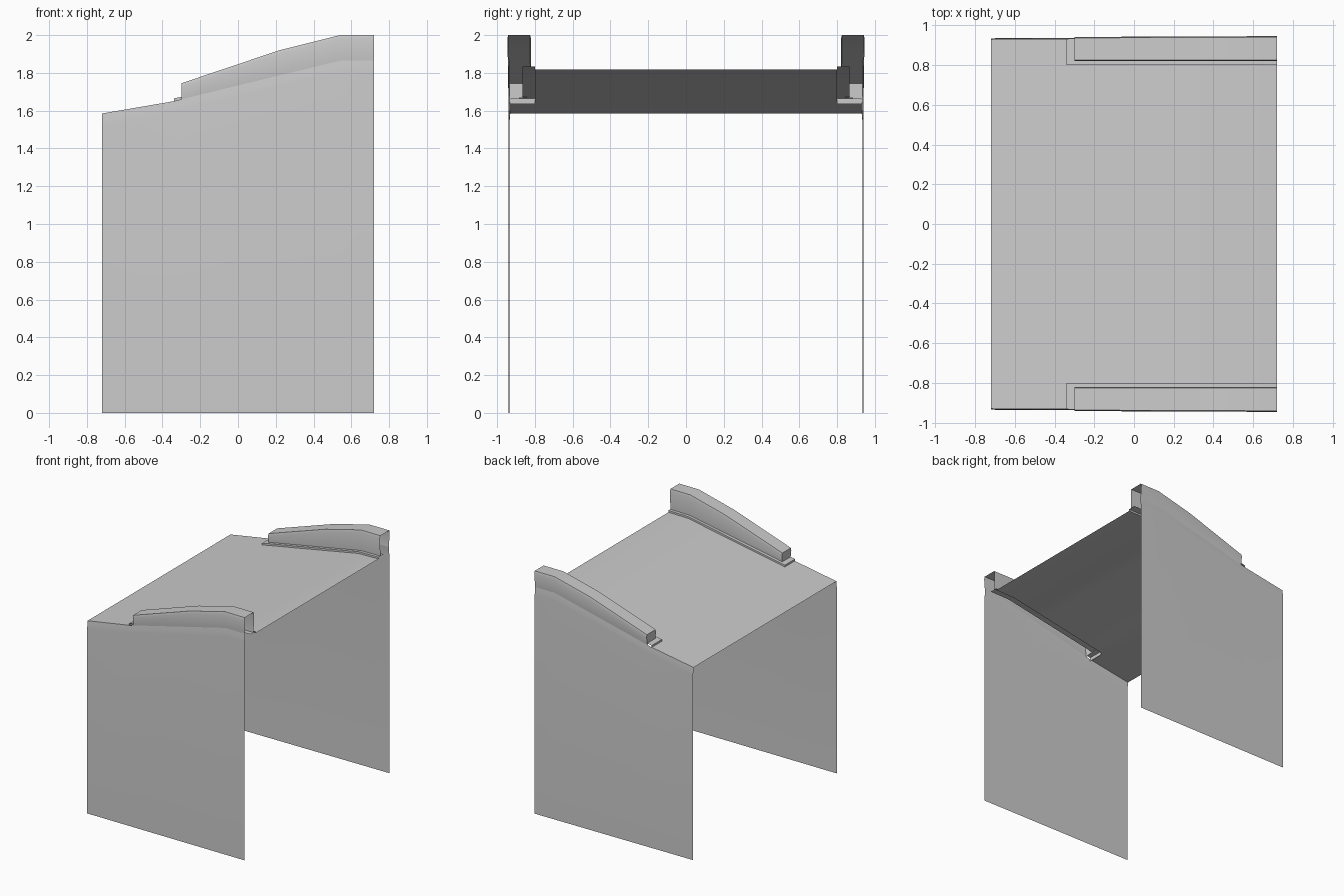
import bpy
import bmesh

cube = bpy.data.objects.get("Cube")
if cube:
    bpy.data.objects.remove(cube, do_unlink=True)

grey = bpy.data.materials.new("sheet grey")
grey.use_nodes = True
grey.diffuse_color = (0.6, 0.6, 0.6, 1)
grey.node_tree.nodes["Principled BSDF"].inputs["Base Color"].default_value = (0.6, 0.6, 0.6, 1)

FRONT, LIP, RAIL, MID, CREST, BACK = -0.72, -0.34, -0.30, 0.22, 0.54, 0.72
STATIONS = (FRONT, LIP, RAIL, MID, CREST, BACK)
RAIL_STATIONS = STATIONS[2:]

# Heights along x
wall_top = dict(zip(STATIONS, (1.52, 1.592, 1.60, 1.725, 1.80, 1.80)))
bend_top = dict(zip(STATIONS, (1.585, 1.65, 1.66, 1.787, 1.865, 1.865)))
roof = dict(zip(STATIONS, (1.585, 1.65, 1.658, 1.755, 1.815, 1.818)))
rail_top = dict(zip(RAIL_STATIONS, (1.745, 1.92, 2.0, 2.0)))
INNER = 0.80      # inner edge of the roof opening
LIP_HEIGHT = 0.015


def outer(x):
    """Side wall position, widening slightly along x."""
    return 0.938 + 0.004 * x


def sheet(name, strips):
    """Loft strips of (x, y, z) rows and mirror them across y."""
    bm = bmesh.new()
    for rows in strips:
        grid = [[bm.verts.new(p) for p in row] for row in rows]
        for a, b in zip(grid, grid[1:]):
            for i in range(len(a) - 1):
                bm.faces.new((a[i], a[i + 1], b[i + 1], b[i]))
    bmesh.ops.remove_doubles(bm, verts=bm.verts, dist=0.0005)
    mesh = bpy.data.meshes.new(name)
    bm.to_mesh(mesh)
    bm.free()
    mesh.materials.append(grey)
    obj = bpy.data.objects.new(name, mesh)
    bpy.context.collection.objects.link(obj)
    bpy.ops.object.select_all(action='DESELECT')
    obj.select_set(True)
    bpy.context.view_layer.objects.active = obj
    bpy.ops.object.shade_smooth_by_angle(angle=0.6)
    mirror = obj.modifiers.new("both sides", 'MIRROR')
    mirror.use_axis = (False, True, False)
    return obj


# Side panels with the narrow folded band along the top
sheet("side_panel", [[
    [(x, outer(x), 0), (x, outer(x), wall_top[x]),
     (x, outer(x) - 0.002, (wall_top[x] + bend_top[x]) / 2),
     (x, outer(x) - 0.005, bend_top[x])] for x in STATIONS]])

# Roof sheet: full width in front, narrower where the rails open below
sheet("roof", [
    [[(x, outer(x) - 0.005, roof[x]), (x, INNER, roof[x]), (x, 0, roof[x])]
     for x in (FRONT, LIP)],
    [[(x, INNER, roof[x]), (x, 0, roof[x])] for x in STATIONS[1:]]])

# Raised lip around the rail opening
lip = {x: roof[x] + LIP_HEIGHT for x in STATIONS}
sheet("rail_lip", [
    [[(x, 0.865, lip[x]), (x, INNER, lip[x]), (x, INNER, roof[x])]
     for x in STATIONS[1:]],
    [[(x, outer(x) - 0.004, lip[x]), (x, 0.865, lip[x])] for x in (LIP, RAIL)],
    [[(LIP, INNER, z), (LIP, outer(LIP) - 0.004, z)]
     for z in (roof[LIP] - 0.015, lip[LIP])]])

# Hollow rails, open at the bottom and the back
rail_rows = []
for x in RAIL_STATIONS:
    top = rail_top[x]
    rail_rows.append([
        (x, outer(x) - 0.005, bend_top[x]), (x, outer(x) + 0.005, top - 0.02),
        (x, outer(x), top), (x, 0.825, top), (x, 0.82, top - 0.02),
        (x, 0.825, lip[x])])
# Front cap of each rail
first = rail_rows[0]
cap = [[first[5], first[0]], [first[4], first[1]], [first[3], first[2]]]
sheet("top_rail", [rail_rows, cap])
